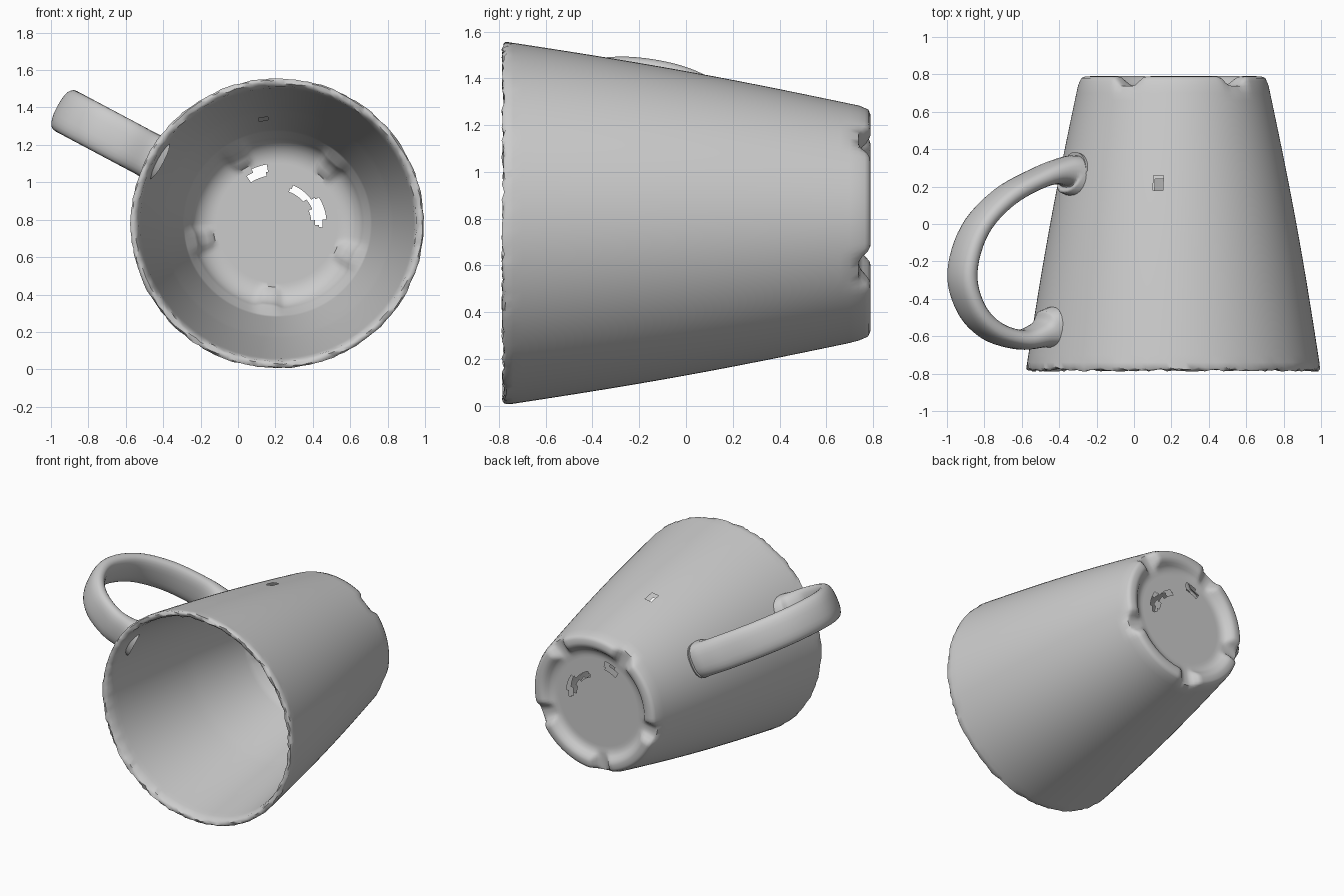
import bpy, bmesh, math, random
from mathutils import Vector

random.seed(4)
cube = bpy.data.objects.get("Cube")
if cube:
    bpy.data.objects.remove(cube, do_unlink=True)

CX, CZ = 0.21, 0.78          # axis of the cup runs along y
SEGS = 144

clay = bpy.data.materials.new("light_grey")
clay.use_nodes = True
GREY = (0.6, 0.6, 0.6, 1)
clay.diffuse_color = GREY
clay.node_tree.nodes["Principled BSDF"].inputs["Base Color"].default_value = GREY


def finish(bm, name, angle):
    bmesh.ops.recalc_face_normals(bm, faces=bm.faces)
    mesh = bpy.data.meshes.new(name)
    bm.to_mesh(mesh)
    bm.free()
    mesh.materials.append(clay)
    ob = bpy.data.objects.new(name, mesh)
    bpy.context.collection.objects.link(ob)
    bpy.ops.object.select_all(action='DESELECT')
    ob.select_set(True)
    bpy.context.view_layer.objects.active = ob
    bpy.ops.object.shade_smooth_by_angle(angle=math.radians(angle))


def wall_radius(y):
    t = (y + 0.78) / 1.56
    return 0.778 - 0.283 * t + 0.014 * math.sin(math.pi * t)


# Cup profile (radius, y): inner floor, fillet, inner wall, lip, outer wall, foot, recess
floor_r = [0.001] + [0.02 * i for i in range(1, 18)]
profile = [(r, 0.68) for r in floor_r]
profile += [(0.37, 0.674), (0.40, 0.66), (0.43, 0.635), (0.45, 0.60), (0.462, 0.56)]
profile += [(wall_radius(y) - 0.045 - 0.025 * max(0, y), y)
            for y in [0.52 - 0.04 * i for i in range(32)]]
lip = len(profile)
profile += [(0.737, -0.766), (0.752, -0.78), (0.768, -0.779), (0.776, -0.768)]
profile += [(wall_radius(y), y) for y in [-0.74 + 0.04 * i for i in range(38)]]
profile += [(0.493, 0.765), (0.486, 0.78), (0.468, 0.788), (0.44, 0.79),
            (0.425, 0.787), (0.405, 0.775), (0.39, 0.757), (0.372, 0.742)]
profile += [(r, 0.735) for r in reversed(floor_r)]

# Five finger dents spaced round the foot
DENTS = [math.radians(48 + 72 * i) for i in range(5)]


def dent(a):
    f = 0
    for d in DENTS:
        diff = (a - d + math.pi) % (2 * math.pi) - math.pi
        f += math.exp(-(diff / 0.14) ** 4)
    return f


bm = bmesh.new()
rings = []
for i, (r, y) in enumerate(profile):
    ring = []
    for s in range(SEGS):
        a = 2 * math.pi * s / SEGS
        rr, yy, f = r, y, dent(a)
        if lip <= i < lip + 4:                      # chipped lip
            rr += random.uniform(-0.005, 0.002)
            yy += random.uniform(-0.010, 0.006)
        elif i > lip and y > 0.738 and r > 0.37:    # dented foot
            yy -= f * (y - 0.738)
            rr -= 0.012 * f
        elif i < lip and 0.35 < r < 0.47 and y > 0.55:   # lumps inside
            rr -= 0.02 * f
            yy -= 0.012 * f
        ring.append(bm.verts.new((CX + 1.012 * rr * math.cos(a), yy,
                                  CZ + rr * math.sin(a))))
    rings.append(ring)
for p, q in zip(rings, rings[1:]):
    for s in range(SEGS):
        t = (s + 1) % SEGS
        bm.faces.new((p[s], p[t], q[t], q[s]))
for ring in (rings[0], rings[-1]):
    bm.faces.new(ring)


def in_hole(c):
    """Worn holes: slots through the floor, one nick in the upper wall."""
    if c.y > 0.64 and math.hypot(c.x - CX, c.z - CZ) < 0.34:
        for hx, hz, ang, hl, hw in ((0.335, 0.935, -30, 0.07, 0.022),
                                    (0.425, 0.84, -80, 0.08, 0.035),
                                    (0.11, 1.05, 35, 0.06, 0.032)):
            ca, sa = math.cos(math.radians(ang)), math.sin(math.radians(ang))
            dx, dz = c.x - hx, c.z - hz
            if ((dx * ca + dz * sa) / hl) ** 2 + ((dz * ca - dx * sa) / hw) ** 2 < 1:
                return True
    return c.z > 1.2 and abs(c.x - 0.135) < 0.03 and abs(c.y - 0.21) < 0.04


holes = [f for f in bm.faces if in_hole(f.calc_center_median())]
bmesh.ops.delete(bm, geom=holes, context='FACES')
finish(bm, "cup_body", 50)

# Handle path (distance from axis, y, thickness scale, width scale), flared into the wall
path = [(0.595, 0.262, 2.3, 1.05), (0.65, 0.282, 1.5, 1.0), (0.79, 0.255, 1.05, 1),
        (1.02, 0.145, 1, 1), (1.20, -0.03, 1, 1), (1.277, -0.26, 1.05, 1),
        (1.225, -0.45, 1, 1), (1.10, -0.57, 1, 1), (0.93, -0.618, 1, 1),
        (0.80, -0.592, 1.35, 1), (0.735, -0.565, 2.3, 1.05)]
tilt = math.radians(152)
out = Vector((math.cos(tilt), 0, math.sin(tilt)))
side = Vector((-math.sin(tilt), 0, math.cos(tilt)))
axis = Vector((CX, 0, CZ))


def spline(p0, p1, p2, p3, t):
    return [0.5 * (2 * b + (c - a) * t + (2 * a - 5 * b + 4 * c - d) * t * t
                   + (3 * b - a - 3 * c + d) * t ** 3) for a, b, c, d in zip(p0, p1, p2, p3)]


pts = []
for i in range(len(path) - 1):
    quad = [path[max(0, min(len(path) - 1, i + k))] for k in (-1, 0, 1, 2)]
    pts += [spline(*quad, j / 6) for j in range(6)]
pts.append(path[-1])

bm = bmesh.new()
rings = []
for i, (r, y, ts, ws) in enumerate(pts):
    a, b = pts[max(0, i - 1)], pts[min(len(pts) - 1, i + 1)]
    tan = out * (b[0] - a[0]) + Vector((0, b[1] - a[1], 0))
    if i in (0, len(pts) - 1):                      # ends sit square on the wall
        tan = out * (b[0] - a[0])
    nrm = tan.normalized().cross(side).normalized()
    centre = axis + out * r + Vector((0, y, 0))
    ring = []
    for s in range(24):
        u = 2 * math.pi * s / 24
        cu, su = math.cos(u), math.sin(u)
        # rounded-strap cross-section
        w = 0.122 * ws * math.copysign(abs(cu) ** 0.8, cu)
        t = 0.053 * ts * math.copysign(abs(su) ** 0.8, su)
        ring.append(bm.verts.new(centre + side * w + nrm * t))
    rings.append(ring)
for p, q in zip(rings, rings[1:]):
    for s in range(24):
        t = (s + 1) % 24
        bm.faces.new((p[s], p[t], q[t], q[s]))
bm.faces.new(rings[0])
bm.faces.new(rings[-1])
finish(bm, "handle", 60)
